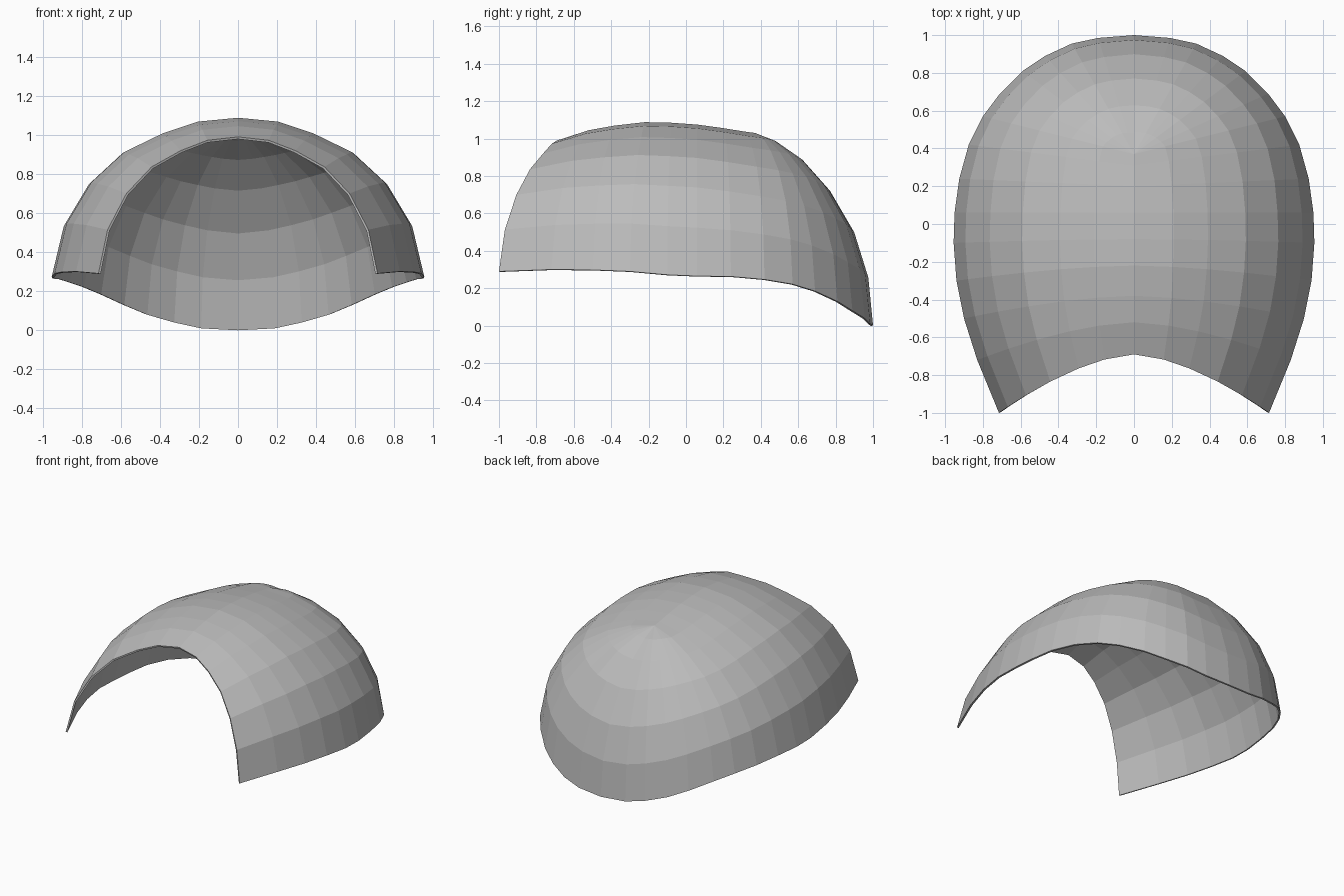
import bpy, bmesh
from mathutils import Vector

cube = bpy.data.objects.get("Cube")
if cube:
    bpy.data.objects.remove(cube)

grey = bpy.data.materials.new("plain grey")
grey.use_nodes = True
COLOUR = (0.5, 0.5, 0.5, 1)
grey.diffuse_color = COLOUR
grey.node_tree.nodes["Principled BSDF"].inputs["Base Color"].default_value = COLOUR

# Lower rim, front corner to middle of the back (left half)
RIM = [(.715, -1, .29), (.83, -.72, .3), (.9, -.5, .298), (.94, -.3, .29),
       (.955, -.1, .272), (.95, .06, .265), (.925, .24, .263), (.875, .42, .247),
       (.8, .57, .222), (.71, .69, .185), (.59, .81, .13), (.47, .89, .08),
       (.33, .955, .04), (.19, .985, .01), (0, 1, 0)]
# Crest line (y, z) above each rim point; the last one is the pole of the rounded back
CREST = [(-.69, .99), (-.52, 1.045), (-.38, 1.07), (-.22, 1.088), (-.08, 1.085),
         (.06, 1.075), (.2, 1.056), (.31, 1.038), (.37, 1.03)]
# Rib section: reach away from the crest and rise above the rim, at side and back
SIDE = [(1, 0), (.935, .32), (.8, .585), (.62, .78), (.41, .9), (.22, .975)]
BACK = [(1, 0), (.96, .25), (.84, .485), (.635, .7), (.41, .855), (.18, .95)]


def rib(i):
    """Points of one rib, from the rim up to just below the crest."""
    rim = Vector(RIM[i])
    cy, cz = CREST[min(i, len(CREST) - 1)]
    blend = max(0, (i - 5) / 9)
    bow = 1.6 if rim.y < 0 else 1
    points = []
    for (s0, h0), (s1, h1) in zip(SIDE, BACK):
        s, h = s0 + (s1 - s0) * blend, h0 + (h1 - h0) * blend
        points.append((rim.x * s, cy + (rim.y - cy) * s ** bow,
                       rim.z + (cz - rim.z) * h))
    return points


bm = bmesh.new()
crest = [bm.verts.new((0, y, z)) for y, z in CREST]
last = len(RIM) - 1
left = [[bm.verts.new(p) for p in rib(i)] + [crest[min(i, len(crest) - 1)]]
        for i in range(last + 1)]
right = [[bm.verts.new((-v.co.x, v.co.y, v.co.z)) for v in row[:-1]] + [row[-1]]
         for row in left[:-1]] + [left[-1]]

# Skin both halves between neighbouring ribs
for ribs, flip in ((left, False), (right, True)):
    for a, b in zip(ribs, ribs[1:]):
        for k in range(len(SIDE)):
            corners = list(dict.fromkeys((a[k], b[k], b[k + 1], a[k + 1])))
            bm.faces.new(corners[::-1] if flip else corners)

mesh = bpy.data.meshes.new("domed_shell")
bm.to_mesh(mesh)
bm.free()
mesh.materials.append(grey)
shell = bpy.data.objects.new("domed_shell", mesh)
bpy.context.collection.objects.link(shell)

# Thin wall, grown inwards
wall = shell.modifiers.new("wall", "SOLIDIFY")
wall.thickness = 0.012
wall.offset = -1
